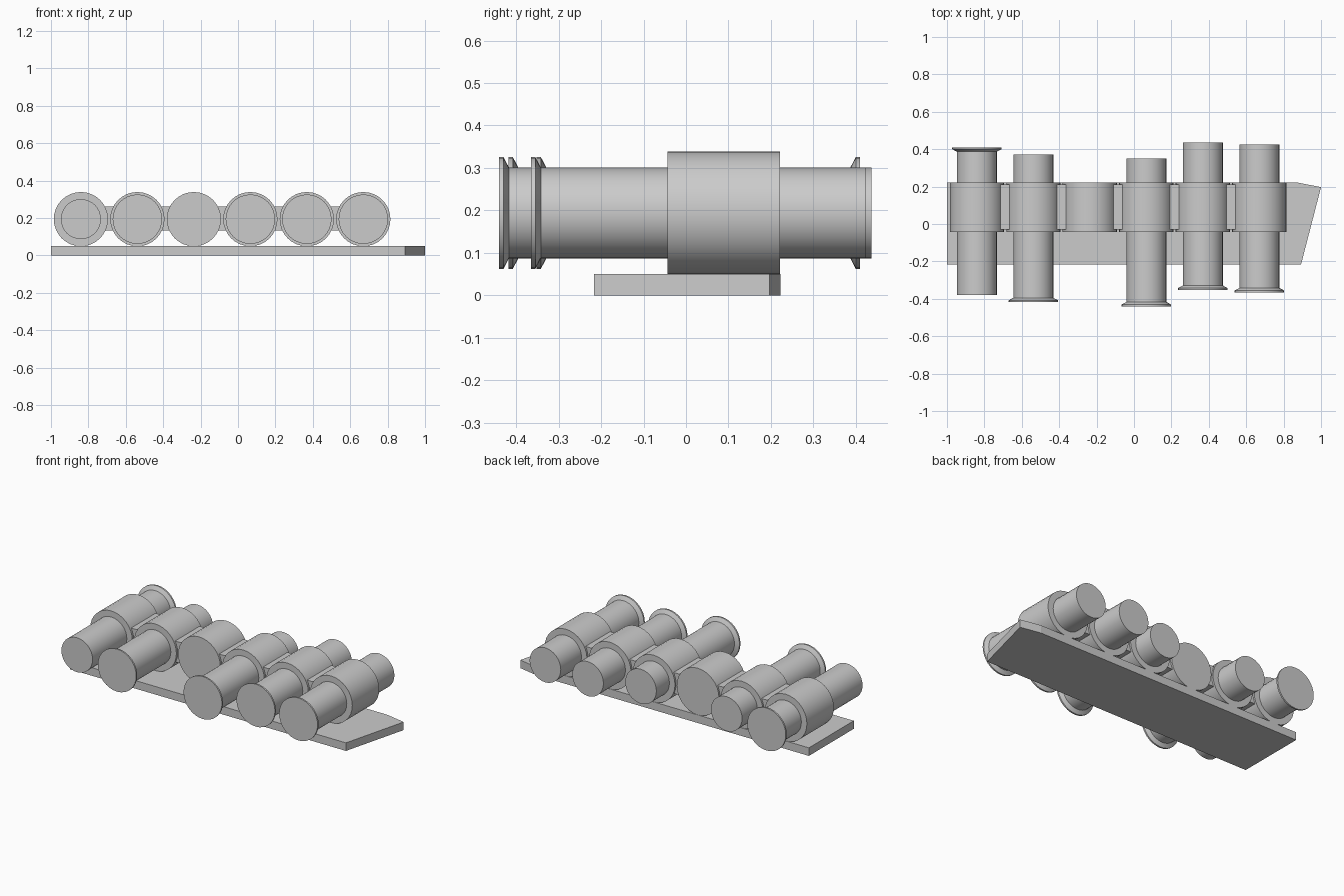
import bpy, bmesh, math

if "Cube" in bpy.data.objects:
    bpy.data.objects.remove(bpy.data.objects["Cube"])

SIDES = 32
PITCH = 0.302
FIRST_X = -0.84
AXIS_Z = 0.194


def finish(name, bm, smooth=False):
    bmesh.ops.recalc_face_normals(bm, faces=bm.faces)
    mesh = bpy.data.meshes.new(name)
    bm.to_mesh(mesh)
    bm.free()
    obj = bpy.data.objects.new(name, mesh)
    bpy.context.collection.objects.link(obj)
    if smooth:
        bpy.ops.object.select_all(action='DESELECT')
        obj.select_set(True)
        bpy.context.view_layer.objects.active = obj
        bpy.ops.object.shade_smooth_by_angle(angle=math.radians(35))
    return obj


def turned(name, x, profile):
    """Capped solid of revolution along y from (radius, y) pairs."""
    bm = bmesh.new()
    rings = []
    for r, y in profile:
        rings.append([bm.verts.new((x + r * math.cos(a), y, AXIS_Z + r * math.sin(a)))
                      for a in (2 * math.pi * i / SIDES for i in range(SIDES))])
    for a, b in zip(rings, rings[1:]):
        for i in range(SIDES):
            j = (i + 1) % SIDES
            bm.faces.new((a[i], a[j], b[j], b[i]))
    bm.faces.new(rings[0])
    bm.faces.new(rings[-1])
    return finish(name, bm, True)


def prism(name, outline, z0, z1):
    bm = bmesh.new()
    face = bm.faces.new([bm.verts.new((x, y, z0)) for x, y in outline])
    top = bmesh.ops.extrude_face_region(bm, geom=[face])
    verts = [g for g in top["geom"] if isinstance(g, bmesh.types.BMVert)]
    bmesh.ops.translate(bm, verts=verts, vec=(0, 0, z1 - z0))
    return finish(name, bm)


# Backing plate with a slanted end
prism("backing_plate", [(-1, -0.217), (0.893, -0.217), (1, 0.197),
                        (0.867, 0.223), (-1, 0.223)], 0, 0.05)

# Row of holder loops and the webs joining them
for i in range(6):
    x = FIRST_X + i * PITCH
    turned(f"loop_{i + 1}", x, [(0.145, -0.043), (0.145, 0.221)])
    if i < 5:
        m = x + PITCH / 2
        prism(f"web_{i + 1}", [(m - 0.03, -0.03), (m + 0.03, -0.03),
                               (m + 0.03, 0.21), (m - 0.03, 0.21)], 0.132, 0.262)

# Cartridges: slot, y of the rimmed end, direction of the body
LENGTH = 0.789
for slot, rim_y, d in [(0, 0.41, -1), (1, -0.418, 1), (3, -0.44, 1),
                       (4, -0.352, 1), (5, -0.365, 1)]:
    steps = [(0.132, 0), (0.132, 0.01), (0.107, 0.023), (0.107, LENGTH)]
    turned(f"cartridge_{slot + 1}", FIRST_X + slot * PITCH,
           [(r, rim_y + d * t) for r, t in steps])
